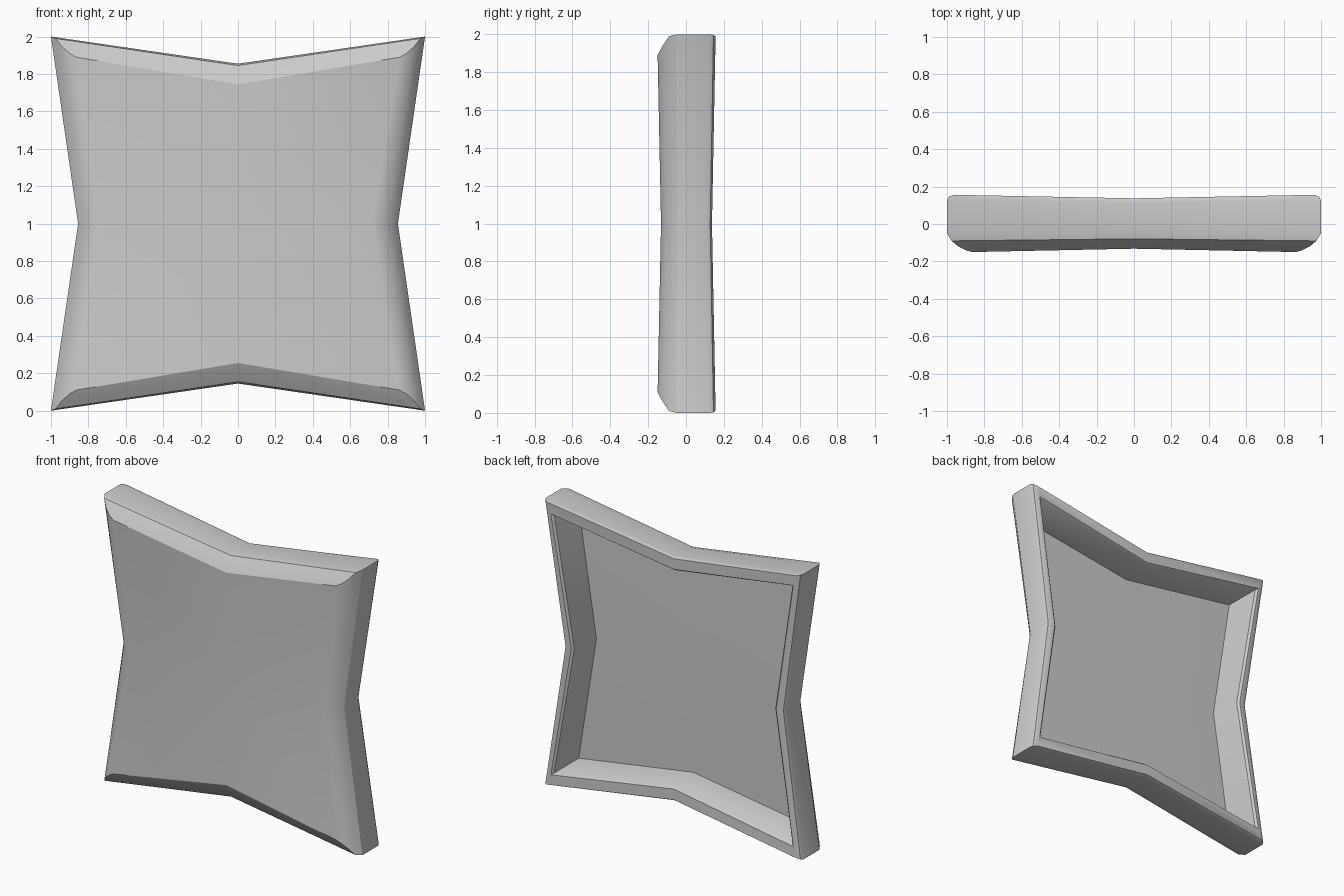
import bpy, bmesh, math

if "Cube" in bpy.data.objects:
    bpy.data.objects.remove(bpy.data.objects["Cube"])

MID = 0.855      # waist of each side, against 1.0 at the corners
THIN = 0.88      # depth factor at the waists
CENTRE = 0.79    # depth factor at the middle

# Cross-section from front face, round the rim, to the recess floor:
# (inset in x, inset in z, depth y)
PROFILE = [
    (0.135, 0.11, -0.15), (0.10, 0.09, -0.14), (0.06, 0.055, -0.12),
    (0.025, 0.01, -0.09), (0.0, 0.0, -0.05),
    (0.0, 0.0, 0.125), (0.01, 0.003, 0.145), (0.035, 0.01, 0.156),
    (0.06, 0.085, 0.155), (0.075, 0.095, 0.14), (0.105, 0.12, -0.09),
]


def star_ring(bm, ix, iz, y):
    """Eight-point pinched square: corners alternate with waists."""
    ring = []
    for sx, sz in [(1, 0), (1, 1), (0, 1), (-1, 1), (-1, 0), (-1, -1), (0, -1), (1, -1)]:
        corner = sx != 0 and sz != 0
        r = 1.0 if corner else MID
        depth = y if corner else y * THIN
        ring.append(bm.verts.new((sx * (r - ix), depth, 1 + sz * (r - iz))))
    return ring


def cap(bm, ring, y):
    """Four quads meeting at a slightly sunken centre."""
    c = bm.verts.new((0, y * CENTRE, 1))
    for i in range(0, 8, 2):
        bm.faces.new((c, ring[i], ring[i + 1], ring[(i + 2) % 8]))


# Hollow-backed panel
bm = bmesh.new()
rings = [star_ring(bm, *p) for p in PROFILE]
for a, b in zip(rings, rings[1:]):
    for i in range(8):
        j = (i + 1) % 8
        bm.faces.new((a[i], a[j], b[j], b[i]))
cap(bm, rings[0], PROFILE[0][2])
cap(bm, rings[-1], PROFILE[-1][2])
bmesh.ops.recalc_face_normals(bm, faces=bm.faces[:])

mesh = bpy.data.meshes.new("pinched_panel")
bm.to_mesh(mesh)
bm.free()
panel = bpy.data.objects.new("pinched_panel", mesh)
bpy.context.collection.objects.link(panel)
bpy.context.view_layer.objects.active = panel
panel.select_set(True)
bpy.ops.object.shade_smooth_by_angle(angle=math.radians(28))
